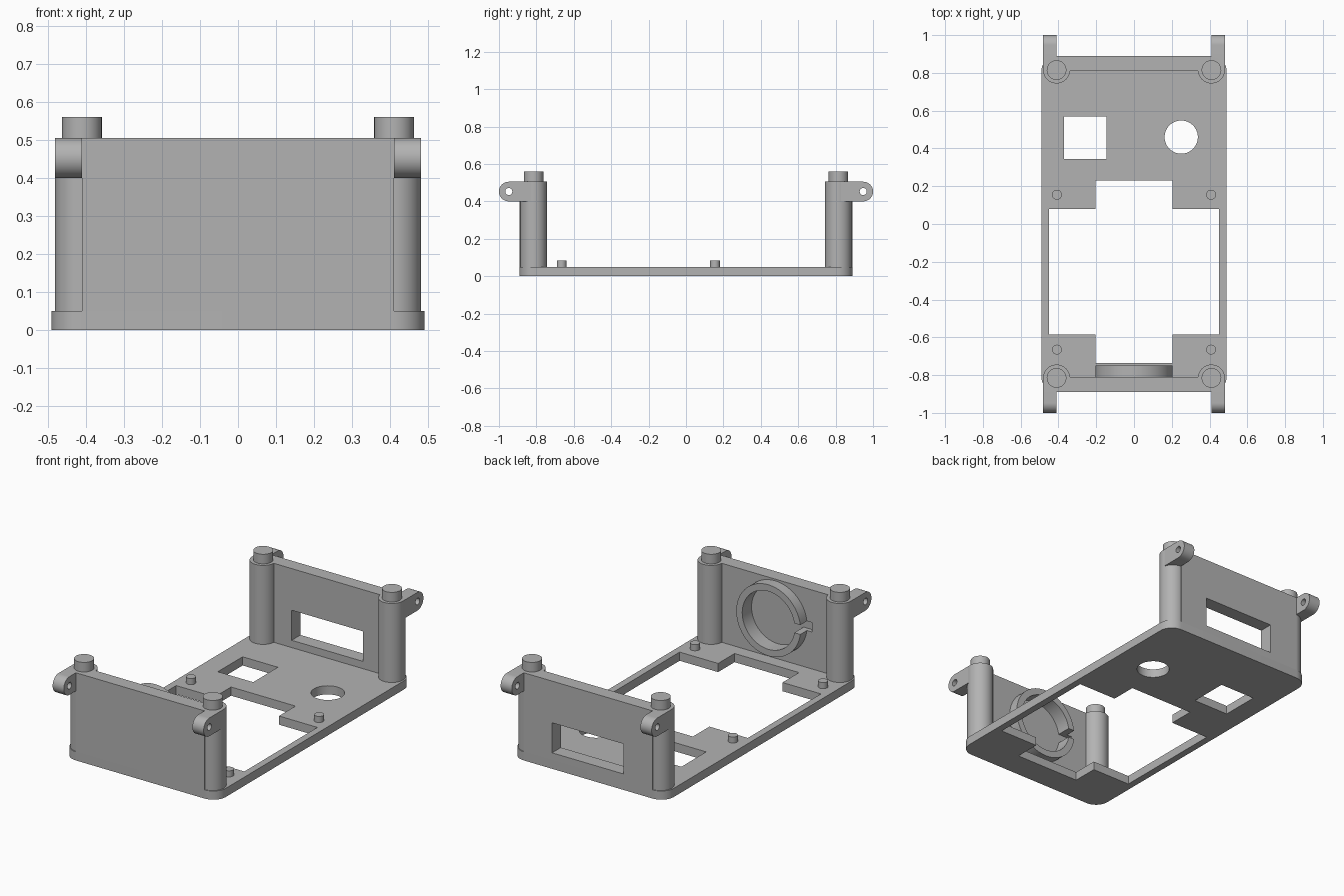
import bpy, bmesh, math
from mathutils import Matrix, Vector

if "Cube" in bpy.data.objects:
    bpy.data.objects.remove(bpy.data.objects["Cube"])

grey = bpy.data.materials.new("plain_grey")
grey.diffuse_color = (0.45, 0.45, 0.45, 1)
grey.use_nodes = True
grey.node_tree.nodes["Principled BSDF"].inputs["Base Color"].default_value = grey.diffuse_color

# local (u, v, w) to world, for slabs lying flat, facing y, or facing x
FRAMES = {
    "flat": Matrix(((1, 0, 0), (0, 1, 0), (0, 0, 1))),
    "wall": Matrix(((1, 0, 0), (0, 0, -1), (0, 1, 0))),
    "side": Matrix(((0, 0, 1), (1, 0, 0), (0, 1, 0))),
}


def arc(cu, cv, r, a0, a1, n=32):
    """Points along an arc, angles in radians."""
    return [(cu + r * math.cos(a0 + (a1 - a0) * i / n),
             cv + r * math.sin(a0 + (a1 - a0) * i / n)) for i in range(n + 1)]


def circle(cu, cv, r, n=48):
    return arc(cu, cv, r, 0, 2 * math.pi, n)[:-1]


def rect(u0, u1, v0, v1):
    return [(u0, v0), (u1, v0), (u1, v1), (u0, v1)]


def slab(name, frame, loops, lo, hi):
    """Extrude an outline with holes between lo and hi on the frame's world axis."""
    cu = bpy.data.curves.new(name, 'CURVE')
    cu.dimensions = '2D'
    cu.fill_mode = 'BOTH'
    cu.extrude = (hi - lo) / 2
    for pts in loops:
        s = cu.splines.new('POLY')
        s.points.add(len(pts) - 1)
        for p, (u, v) in zip(s.points, pts):
            p.co = (u, v, 0, 1)
        s.use_cyclic_u = True
    ob = bpy.data.objects.new(name, cu)
    bpy.context.collection.objects.link(ob)
    bpy.ops.object.select_all(action='DESELECT')
    ob.select_set(True)
    bpy.context.view_layer.objects.active = ob
    bpy.ops.object.convert(target='MESH')
    ob = bpy.context.view_layer.objects.active
    axis = {"flat": Vector((0, 0, 1)), "wall": Vector((0, 1, 0)), "side": Vector((1, 0, 0))}[frame]
    me = ob.data
    me.transform(Matrix.Translation(axis * (lo + hi) / 2) @ FRAMES[frame].to_4x4())
    bm = bmesh.new()
    bm.from_mesh(me)
    bmesh.ops.remove_doubles(bm, verts=bm.verts, dist=1e-5)
    bmesh.ops.recalc_face_normals(bm, faces=bm.faces)
    bm.to_mesh(me)
    bm.free()
    me.materials.clear()
    me.materials.append(grey)
    bpy.ops.object.shade_smooth_by_angle(angle=math.radians(30))
    return ob


BASE_T, TOP = 0.05, 0.505
PX, PY = 0.41, 0.815          # corner post centres

# base plate: rounded outline with stepped opening, square hole and round hole
outline = []
for i, (sx, sy) in enumerate([(1, 1), (-1, 1), (-1, -1), (1, -1)]):
    outline += arc(sx * 0.41, sy * 0.81, 0.08, i * math.pi / 2, (i + 1) * math.pi / 2, 12)
opening = [(-0.205, -0.735), (0.205, -0.735), (0.205, -0.585), (0.45, -0.585),
           (0.45, 0.08), (0.205, 0.08), (0.205, 0.23), (-0.205, 0.23),
           (-0.205, 0.08), (-0.45, 0.08), (-0.45, -0.585), (-0.205, -0.585)]
slab("base_plate", "flat",
     [outline, opening, rect(-0.37, -0.145, 0.345, 0.57), circle(0.25, 0.46, 0.088)], 0, BASE_T)

# back wall with rectangular window
wall = rect(-PX, PX, BASE_T, TOP)
slab("back_wall", "wall", [wall, rect(-0.225, 0.23, 0.092, 0.265)], 0.81, 0.89)

# front wall: solid outer layer, inner layer with a round recess and side groove
RZ, RO, RI, GAP = 0.29, 0.205, 0.167, 0.027
a_in, a_out = math.asin(GAP / RI), math.asin(GAP / RO)
recess = arc(0, RZ, RI, -math.pi + a_in, math.pi - a_in, 64)
recess += [(-0.235, RZ + GAP), (-0.235, RZ - GAP)]
slab("front_wall_outer", "wall", [wall], -0.89, -0.835)
slab("front_wall_inner", "wall", [wall, recess], -0.835, -0.81)

# split ring holder on the inside of the front wall
ring = arc(0, RZ, RO, -math.pi + a_out, math.pi - a_out, 64)
ring += arc(0, RZ, RI, math.pi - a_in, -math.pi + a_in, 64)
slab("ring_holder", "wall", [ring], -0.81, -0.75)

for sx, xs in ((-1, "left"), (1, "right")):
    for sy, ys in ((-1, "front"), (1, "back")):
        tag = f"{ys}_{xs}"
        # corner post and its locating peg
        slab("post_" + tag, "flat", [circle(sx * PX, sy * PY, 0.071)], BASE_T, TOP)
        slab("peg_" + tag, "flat", [circle(sx * PX, sy * PY, 0.052)], TOP, 0.56)
        # hinge ear with pin hole
        r, cy, cz = 0.0525, 0.9475, 0.4525
        ear = [(0.83, cz - r)] + arc(cy, cz, r, -math.pi / 2, math.pi / 2, 24) + [(0.83, cz + r)]
        loops = [[(sy * u, v) for u, v in lp] for lp in (ear, circle(cy, cz, 0.019, 24))]
        lo, hi = sorted((sx * 0.41, sx * 0.481))
        slab("ear_" + tag, "side", loops, lo, hi)
    # small board pins
    for y, ys in ((-0.665, "front"), (0.155, "back")):
        slab(f"board_pin_{ys}_{xs}", "flat", [circle(sx * 0.408, y, 0.026, 32)], BASE_T, 0.085)
